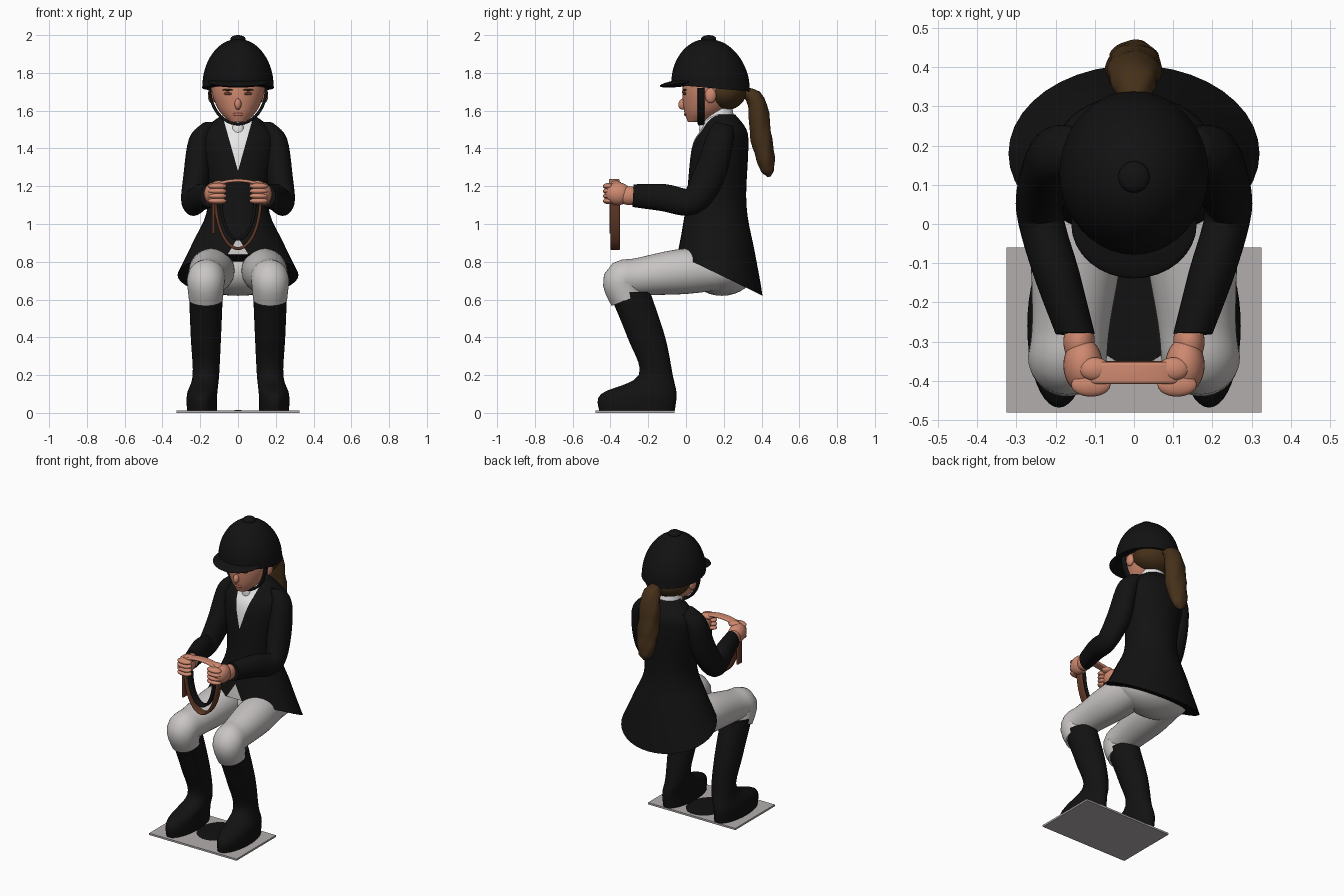
import bpy, bmesh, math

if "Cube" in bpy.data.objects:
    bpy.data.objects.remove(bpy.data.objects["Cube"])


def material(name, red, green, blue):
    mat = bpy.data.materials.new(name)
    mat.use_nodes = True
    colour = (red, green, blue, 1)
    mat.diffuse_color = colour
    shader = mat.node_tree.nodes["Principled BSDF"]
    shader.inputs["Base Color"].default_value = colour
    shader.inputs["Roughness"].default_value = .8
    return mat


BLACK = material("coat black", .006, .006, .006)
CREAM = material("breeches grey", .58, .56, .55)
WHITE = material("shirt white", .8, .8, .8)
SKIN = material("skin", .62, .25, .16)
HAIR = material("hair brown", .06, .03, .01)
LEATHER = material("rein leather", .12, .04, .02)
LIP = material("lip red", .45, .14, .1)
PLATE = material("plate grey", .45, .42, .42)


def select_only(ob):
    bpy.ops.object.select_all(action='DESELECT')
    ob.select_set(True)
    bpy.context.view_layer.objects.active = ob


def finish(ob, name, *mats):
    ob.name = ob.data.name = name
    for mat in mats:
        ob.data.materials.append(mat)
    select_only(ob)
    bpy.ops.object.shade_smooth_by_angle(angle=math.radians(50))
    return ob


def spline(rows, steps):
    """Smoothly interpolate between rows of numbers."""
    out = []
    last = len(rows) - 1
    for i in range(last):
        before, start = rows[max(i - 1, 0)], rows[i]
        end, after = rows[i + 1], rows[min(i + 2, last)]
        for step in range(steps):
            t = step / steps
            row = []
            for a, b, c, d in zip(before, start, end, after):
                slope_in, slope_out = (c - a) / 2, (d - b) / 2
                ease = t * t * (3 - 2 * t)
                row.append(b + (c - b) * ease + slope_in * t * (1 - t) ** 2
                           - slope_out * t * t * (1 - t))
            out.append(row)
    return out + [list(rows[last])]


def loft(name, rows, mats, side=1, deep=1, lean=None, lumps=0, cuts=(), paint=None):
    """Skin ellipses given as x, y, z, half width and optional half depth.
    Rings stand across the path, or lean by a rule of height."""
    bm = bmesh.new()
    path = spline(rows, steps=5)
    segments = 40
    rings = []
    for k, (x, y, z, width, *depth) in enumerate(path):
        depth = depth[0] if depth else width * deep
        if lean:
            tilt = math.radians(lean(z))
        else:
            near, far = path[max(k - 1, 0)], path[min(k + 1, len(path) - 1)]
            tilt = math.atan2(far[1] - near[1], near[2] - far[2])
        ring = []
        for i in range(segments):
            angle = math.tau * i / segments
            swell = 1 + lumps * (math.sin(5 * angle + k) + math.sin(2 * k))
            across = width * swell * math.cos(angle)
            along = depth * swell * math.sin(angle)
            ring.append(bm.verts.new((side * (x + across), y + along * math.cos(tilt),
                                      z + along * math.sin(tilt))))
        rings.append(ring)
    for low, high in zip(rings, rings[1:]):
        for i in range(segments):
            j = (i + 1) % segments
            bm.faces.new((low[i], low[j], high[j], high[i]))
    bm.faces.new(rings[0])
    bm.faces.new(rings[-1])
    for point, normal in cuts:
        bmesh.ops.bisect_plane(bm, geom=bm.verts[:] + bm.edges[:] + bm.faces[:],
                               plane_co=point, plane_no=normal)
    bmesh.ops.recalc_face_normals(bm, faces=bm.faces)
    if paint:
        for face in bm.faces:
            face.material_index = paint(face.calc_center_median())
    mesh = bpy.data.meshes.new(name)
    bm.to_mesh(mesh)
    bm.free()
    ob = bpy.data.objects.new(name, mesh)
    bpy.context.collection.objects.link(ob)
    finish(ob, name, *mats)


def ball(name, mat, location, size, turn=0, pitch=0):
    bpy.ops.mesh.primitive_uv_sphere_add(segments=32, ring_count=16, location=location,
                                         rotation=(pitch, 0, turn))
    ob = finish(bpy.context.object, name, mat)
    ob.scale = size


def strap(name, mat, points, y, width):
    """Flat band through x, z points, spread front to back about y."""
    curve = bpy.data.curves.new(name, 'CURVE')
    curve.dimensions = '2D'
    curve.fill_mode = 'NONE'
    curve.extrude, curve.bevel_depth = width / 2, .008
    line = curve.splines.new('POLY')
    line.points.add(len(points) - 1)
    for target, (x, z) in zip(line.points, points):
        target.co = (x, z, 0, 1)
    ob = bpy.data.objects.new(name, curve)
    bpy.context.collection.objects.link(ob)
    ob.location.y, ob.rotation_euler.x = y, math.pi / 2
    select_only(ob)
    bpy.ops.object.convert(target='MESH')
    finish(bpy.context.object, name, mat)


def hanging(half, top, drop):
    """Half an ellipse sagging below its two ends; a negative drop arches up."""
    turns = [math.pi * i / 24 for i in range(25)]
    return [(half * math.cos(a), top - drop * math.sin(a)) for a in turns]


def level(z):
    return 0


# Ground plate with a dark patch between the feet
bpy.ops.mesh.primitive_cube_add(size=1, location=(0, -.27, .006))
bpy.context.object.scale = (.65, .42, .012)
finish(bpy.context.object, "ground_plate", PLATE)
ball("dark_patch", BLACK, (0, -.22, .012), (.12, .14, .002))

# Riding coat: shirt in the neckline, breeches showing below the last button
NECKLINE, NECK_SLOPE = 1.28, .28
BUTTON, FLY_SLOPE = .93, .6


def coat_paint(spot):
    if spot.y < .17 and abs(spot.x) < (spot.z - NECKLINE) * NECK_SLOPE:
        return 1
    if spot.y < .1 and abs(spot.x) < (BUTTON - spot.z) * FLY_SLOPE:
        return 2
    return 0


coat_cuts = []
for side in (1, -1):
    coat_cuts.append(((0, 0, NECKLINE), (side, 0, -NECK_SLOPE)))
    coat_cuts.append(((0, 0, BUTTON), (side, 0, FLY_SLOPE)))
loft("riding_coat", [
    (0, .19, 1.58, .08, .07), (0, .2, 1.5, .18, .12), (0, .18, 1.4, .2, .15),
    (0, .16, 1.1, .16, .16), (0, .17, .9, .24, .2), (0, .18, .73, .32, .25)],
    [BLACK, WHITE, CREAM], lean=lambda z: -70 * max(0, 1.1 - z),
    cuts=coat_cuts, paint=coat_paint)
ball("breeches_seat", CREAM, (0, .19, .75), (.24, .17, .13))

# Paired limbs and face details
for side, tag in ((1, "left_"), (-1, "right_")):
    loft(tag + "thigh", [
        (.12, .25, .76, .1), (.14, 0, .75, .12), (.16, -.25, .72, .1),
        (.17, -.34, .7, .1), (.17, -.31, .6, .09)], [CREAM], side)
    loft(tag + "boot", [
        (.17, -.3, .64, .09, .11), (.17, -.21, .4, .08, .1), (.17, -.16, .2, .07, .09),
        (.19, -.25, .1, .08, .2), (.19, -.26, .01, .08, .2)], [BLACK], side, lean=level)
    loft(tag + "sleeve", [
        (.15, .2, 1.53, .04), (.2, .18, 1.45, .06), (.22, .12, 1.25, .07),
        (.24, .03, 1.12, .06), (.2, -.12, 1.14, .06), (.15, -.28, 1.15, .05)],
        [BLACK], side, deep=1.2)
    ball(tag + "wrist", SKIN, (side * .14, -.3, 1.15), (.04, .06, .05))
    ball(tag + "fist", SKIN, (side * .13, -.36, 1.16), (.05, .07, .06))
    for i, finger in enumerate(("index", "middle", "ring", "little")):
        ball(tag + finger + "_finger", SKIN, (side * .11, -.41, 1.2 - i * .026), (.05, .03, .017))
    ball(tag + "thumb", SKIN, (side * .1, -.37, 1.21), (.04, .03, .02))
    ball(tag + "eye", LEATHER, (side * .055, -.008, 1.69), (.022, .006, .008), turn=side * .3)
    ball(tag + "brow", HAIR, (side * .055, -.008, 1.71), (.03, .006, .005), turn=side * .3)
    ball(tag + "ear", SKIN, (side * .14, .13, 1.68), (.02, .03, .04))

# Reins: bridge between the hands, two hanging loops and a loose end
strap("rein_bridge", SKIN, hanging(.12, 1.19, -.04), y=-.38, width=.04)
strap("rein_loop", LEATHER, hanging(.12, 1.14, .27), y=-.375, width=.035)
strap("inner_rein_loop", BLACK, hanging(.09, 1.12, .2), y=-.375, width=.03)
strap("rein_end", LEATHER, [(-.13, 1.13), (-.13, .95)], y=-.38, width=.035)

# Neck, collar and head
loft("neck", [(0, .18, 1.52, .06), (0, .15, 1.68, .07)], [SKIN], lean=level)
loft("stock_collar", [(0, .18, 1.5, .085), (0, .17, 1.61, .075)], [WHITE], lean=lambda z: 10)
ball("stock_knot", WHITE, (0, .09, 1.5), (.03, .02, .05))
loft("head", [
    (0, .05, 1.54, .04, .04), (0, .1, 1.6, .1, .11), (0, .13, 1.7, .14, .15),
    (0, .13, 1.8, .14, .14)], [SKIN], lean=level)
ball("nose", SKIN, (0, -.016, 1.635), (.018, .024, .03), pitch=-.25)
ball("lips", LIP, (0, -.003, 1.58), (.03, .007, .009))

# Hair under the helmet and the lumpy ponytail
ball("hair_back", HAIR, (0, .2, 1.7), (.15, .12, .1))
loft("ponytail", [
    (0, .3, 1.7, .03), (0, .37, 1.65, .06), (0, .4, 1.45, .07), (0, .43, 1.3, .05),
    (0, .44, 1.25, .01)], [HAIR], deep=.8, lumps=.04)

# Helmet dome, brim, button and chin strap
dome = []
for i in range(6):
    rise = i * .3
    dome.append((0, .13, 1.72 + .26 * math.sin(rise),
                 .19 * math.cos(rise), .21 * math.cos(rise)))
loft("helmet_dome", dome, [BLACK], lean=lambda z: -5)
ball("helmet_brim", BLACK, (0, 0, 1.75), (.16, .14, .02), pitch=.14)
ball("helmet_button", BLACK, (0, .12, 1.98), (.04, .04, .02))
strap("chin_strap", BLACK, hanging(.15, 1.72, .19), y=.08, width=.02)
